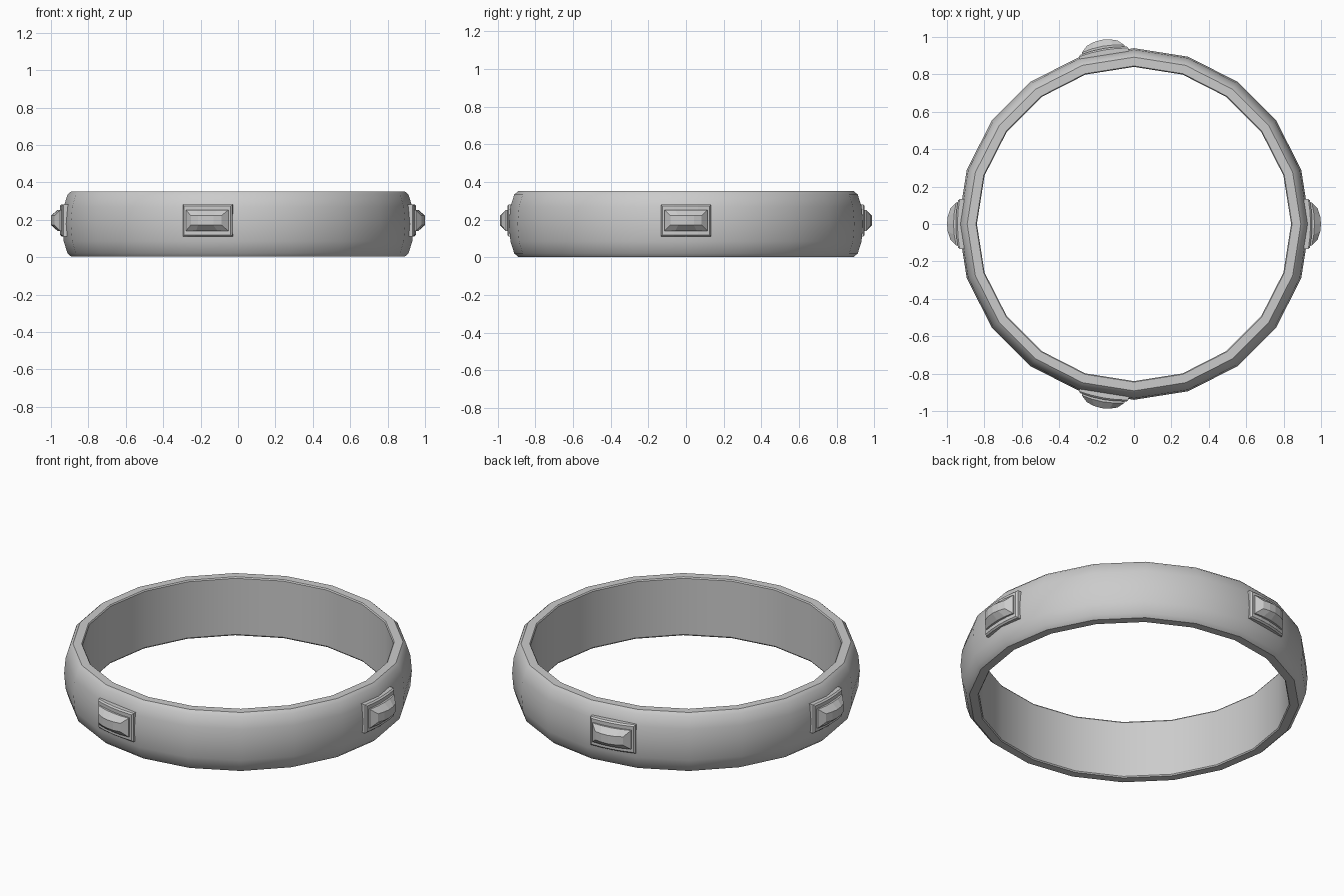
import bpy, bmesh, math
from mathutils import Matrix

if "Cube" in bpy.data.objects:
    bpy.data.objects.remove(bpy.data.objects["Cube"])

SIDES = 20


def finish(name, bm, angle):
    bmesh.ops.recalc_face_normals(bm, faces=bm.faces)
    me = bpy.data.meshes.new(name)
    bm.to_mesh(me)
    bm.free()
    ob = bpy.data.objects.new(name, me)
    bpy.context.collection.objects.link(ob)
    bpy.ops.object.select_all(action='DESELECT')
    ob.select_set(True)
    bpy.context.view_layer.objects.active = ob
    if angle:
        bpy.ops.object.shade_smooth_by_angle(angle=math.radians(angle))
    return ob


def band():
    # closed (radius, z) profile swept around z
    prof = [(.84, .01), (.845, .003), (.892, .003), (.912, .022), (.932, .085), (.94, .178),
            (.932, .27), (.912, .333), (.892, .352), (.845, .352), (.84, .345)]
    bm = bmesh.new()
    loops = []
    for i in range(SIDES):
        a = 2 * math.pi * i / SIDES
        loops.append([bm.verts.new((r * math.cos(a), r * math.sin(a), z)) for r, z in prof])
    n = len(prof)
    for i in range(SIDES):
        p, q = loops[i], loops[(i + 1) % SIDES]
        for j in range(n):
            k = (j + 1) % n
            bm.faces.new((p[j], q[j], q[k], p[k]))
    return finish("ring_band", bm, 32)


def curved_block(name, layers, angle):
    # stacked rounded-to-the-ring rectangles: (half width, half height, distance, sag)
    cols = (-1, -.5, 0, .5, 1)
    bm = bmesh.new()
    loops = []
    for w, h, d, sag in layers:
        low = [bm.verts.new((d - sag * c * c, c * w, -h)) for c in cols]
        top = [bm.verts.new((d - sag * c * c, c * w, h)) for c in cols]
        loops.append(low + top[::-1])
    n = len(loops[0])
    for p, q in zip(loops, loops[1:]):
        for j in range(n):
            k = (j + 1) % n
            bm.faces.new((p[j], p[k], q[k], q[j]))
    for lp in (loops[0], loops[-1]):
        for j in range(len(cols) - 1):
            bm.faces.new((lp[j], lp[j + 1], lp[n - 2 - j], lp[n - 1 - j]))
    bm.transform(Matrix.Rotation(math.radians(angle), 4, 'Z') @ Matrix.Translation((0, 0, .197)))
    return finish(name, bm, 0)


band()
# four settings, each a stepped plate with a cut stone
for i, ang in enumerate((0, 100, 180, 260)):
    curved_block(f"setting_plate_{i}", [(.134, .085, .915, .015), (.134, .085, .944, .012),
                                        (.126, .077, .953, .012)], ang)
    curved_block(f"stone_{i}", [(.115, .056, .935, .012), (.115, .056, .965, .014),
                                (.083, .025, 1.0, .018)], ang)
